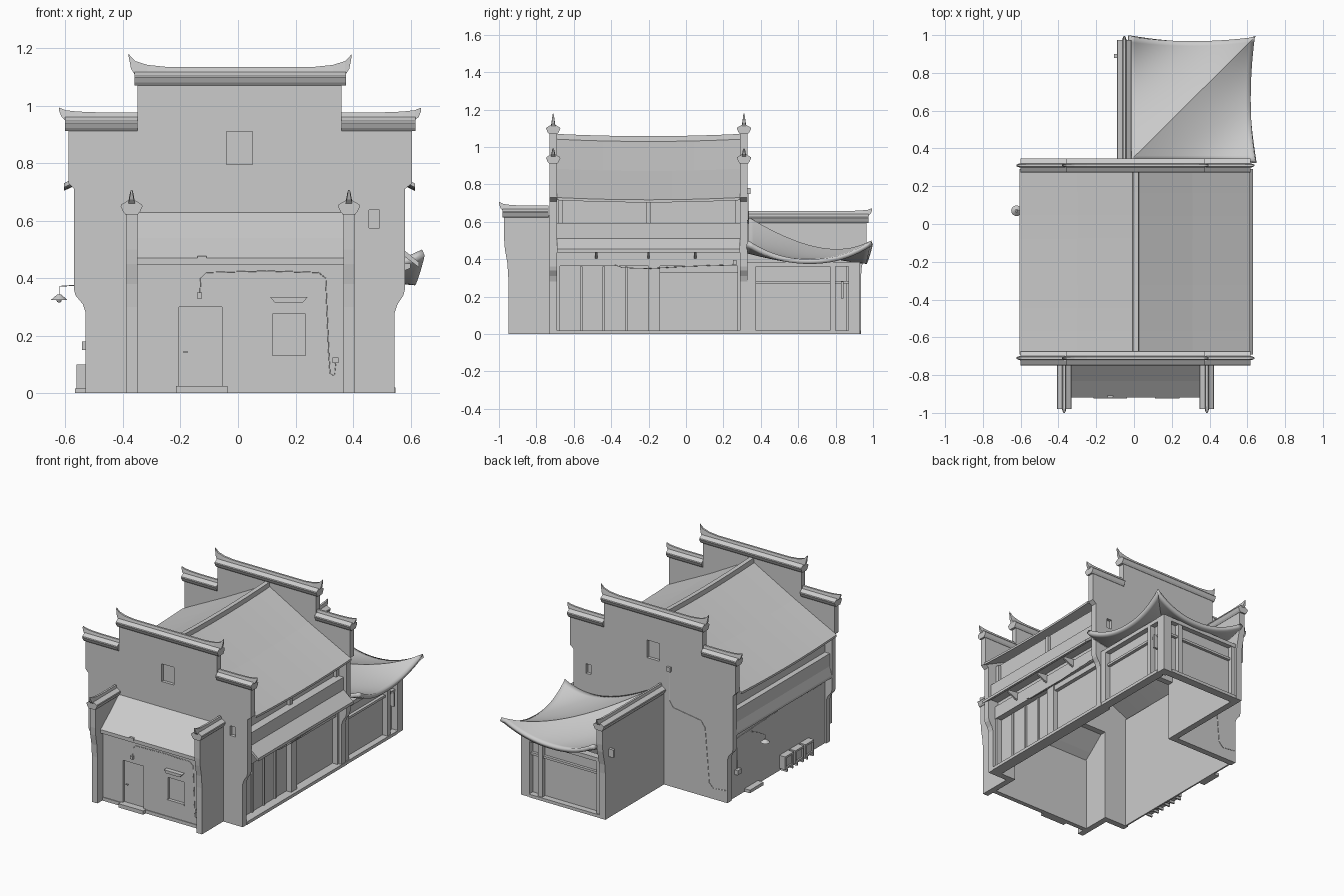
import bpy, bmesh, math

if "Cube" in bpy.data.objects:
    bpy.data.objects.remove(bpy.data.objects["Cube"])

def mesh(name, verts, faces):
    me = bpy.data.meshes.new(name)
    me.from_pydata(verts, [], faces)
    bm = bmesh.new(); bm.from_mesh(me)
    bmesh.ops.recalc_face_normals(bm, faces=bm.faces)
    bm.to_mesh(me); bm.free()
    ob = bpy.data.objects.new(name, me)
    bpy.context.collection.objects.link(ob)
    return ob

def loft(name, rings):
    n = len(rings[0])
    faces = [tuple(range(n)), tuple(range((len(rings) - 1) * n, len(rings) * n))]
    for r in range(len(rings) - 1):
        for i in range(n):
            j = (i + 1) % n
            faces.append((r*n + i, r*n + j, r*n + n + j, r*n + n + i))
    return mesh(name, [v for ring in rings for v in ring], faces)

def at(axis, s, p, z):
    return (s, p, z) if axis == 'x' else (p, s, z)

def prism(name, pts, axis, a, b):
    return loft(name, [[at(axis, s, p, z) for p, z in pts] for s in (a, b)])

def box(name, x0, x1, y0, y1, z0, z1):
    return prism(name, [(y0, z0), (y1, z0), (y1, z1), (y0, z1)], 'x', x0, x1)

def cut(ob, *dims):
    c = box(ob.name + "_cutter", *dims)
    c.hide_render = True
    c.display_type = 'WIRE'
    m = ob.modifiers.new("recess", 'BOOLEAN')
    m.operation = 'DIFFERENCE'; m.solver = 'EXACT'; m.object = c

def cable(name, pts, r=0.002):
    cu = bpy.data.curves.new(name, 'CURVE')
    cu.dimensions = '3D'; cu.bevel_depth = r; cu.bevel_resolution = 1
    sp = cu.splines.new('POLY'); sp.points.add(len(pts) - 1)
    for q, p in zip(sp.points, pts):
        q.co = (*p, 1)
    bpy.context.collection.objects.link(bpy.data.objects.new(name, cu))

# Tiled wall coping with a ridge that sweeps up into solid horns at the chosen ends
def coping(name, axis, c, s0, s1, z, lo, hi, rise):
    sec = [(-.022, 0), (-.03, .01), (-.038, .028), (-.036, .034), (-.013, .048),
           (.013, .048), (.036, .034), (.038, .028), (.03, .01), (.022, 0)]
    prism(name, [(c + p, z + q) for p, q in sec], axis, s0, s1)
    # distance from end, bottom, top, half width
    horn = [(-.02, .054 + rise, .065 + rise, .004), (-.012, .045 + rise * .3, .066 + rise * .75, .008),
            (.002, .036, .065 + rise * .45, .012), (.045, .036, .065 + rise * .15, .013), (.11, .036, .065, .013)]
    st = [(s0 + d, *r) for d, *r in horn] if lo else [(s0, .036, .065, .013)]
    st += [(s1 - d, *r) for d, *r in reversed(horn)] if hi else [(s1, .036, .065, .013)]
    loft(name + "_ridge", [[at(axis, s, c + p, z + q) for p, q in
                            ((-w, b), (w, b), (w * .5, h), (-w * .5, h))] for s, b, h, w in st])

# Stepped gable walls with recessed windows, copings and openings into the annex and pavilion
gable = [(-.53, 0), (-.53, .28), (-.54, .31), (-.565, .34), (-.57, .36), (-.57, .71), (-.59, .73),
         (-.59, .915), (-.35, .915), (-.35, 1.075), (.36, 1.075), (.36, .915), (.605, .915),
         (.605, .73), (.58, .71), (.58, .36), (.575, .34), (.555, .31), (.545, .28), (.545, 0)]
for tag, y0, y1, c0, c1, hole in (("front", -.73, -.69, -.75, -.71, (-.35, .367, .60)),
                                  ("back", .29, .33, .31, .35, (-.03, .475, .38))):
    w = prism(tag + "_gable_wall", gable, 'y', y0, y1)
    cut(w, -.04, .05, c0, c1, .795, .91)
    cut(w, .455, .492, c0, c1, .575, .638)
    cut(w, hole[0], hole[1], y0 - .01, y1 + .01, -.1, hole[2])
    m = (y0 + y1) / 2
    coping(tag + "_top_coping", 'x', m, -.36, .375, 1.07, True, True, .045)
    coping(tag + "_left_coping", 'x', m, -.602, -.35, .912, True, False, .016)
    coping(tag + "_right_coping", 'x', m, .36, .617, .912, False, True, .016)

# Main roof, sagging slightly towards the middle of its length
roof = [(-.605, .71), (-.605, .724), (-.3, .878), (.01, 1.045), (.31, .878), (.615, .724),
        (.615, .71), (.31, .856), (.01, 1.02), (-.3, .856)]
rings, ridge = [], []
for i in range(9):
    t = i / 4 - 1
    y = -.2 + .49 * t
    dz = .012 * t * t
    rings.append([(x, y, z - .006 + dz) for x, z in roof])
    ridge.append([(x, y, z + dz) for x, z in ((-.01, 1.02), (.028, 1.02), (.023, 1.058), (-.005, 1.058))])
loft("main_roof", rings)
loft("main_ridge", ridge)

# Right side: clerestory, band, pent roof and shopfront
Y0, Y1 = -.69, .29
box("right_upper_wall", .49, .505, Y0, Y1, .43, .745)
for y in (-.685, -.215, .265):
    box("clerestory_post", .50, .525, y, y + .025, .594, .735)
box("right_band", .50, .56, Y0, Y1, .50, .594)
prism("pent_roof", [(.50, .512), (.56, .512), (.63, .455), (.63, .437), (.56, .49), (.50, .49)], 'y', Y0, Y1)
for y in (-.48, -.2, .05):
    prism("pent_bracket", [(.51, .40), (.53, .405), (.60, .435), (.60, .45), (.51, .46)], 'y', y - .006, y + .006)
box("shopfront_wall", .475, .49, Y0, Y1, 0, .45)
box("shopfront_lintel", .48, .53, Y0, Y1, .365, .45)
box("shopfront_sill", .475, .548, Y0, .34, 0, .02)
for y0, y1 in ((-.69, -.675), (-.2, -.14), (.275, .29)):
    box("shopfront_post", .48, .525, y0, y1, .02, .37)
for y in (-.56, -.44, -.32):
    box("door_mullion", .48, .499, y - .007, y + .007, .02, .36)
box("window_head", .48, .515, -.14, .28, .33, .366)
cable("right_cable", [(.535, -.38, .37), (.535, -.34, .355), (.535, -.2, .35), (.535, 0, .362), (.535, .26, .372)])
box("right_switch_box", .525, .54, .25, .27, .37, .395)

# Left side: plain wall with bands, appliance boxes, step and lamp
box("left_wall", -.52, -.51, Y0, Y1, 0, .745)
box("left_band", -.555, -.51, Y0, Y1, .50, .594)
prism("left_drip", [(-.51, .512), (-.555, .512), (-.57, .455), (-.57, .44), (-.51, .45)], 'y', Y0, Y1)
for i in range(3):
    y = -.52 + i * .105
    u = box("appliance_box", -.562, -.515, y, y + .09, .015, .10)
    cut(u, -.58, -.552, y + .012, y + .078, .027, .088)
    for dy in (.01, .07):
        box("appliance_foot", -.567, -.515, y + dy, y + dy + .01, 0, .016)
box("left_step", -.56, -.515, 0, .14, 0, .02)
box("left_meter", -.542, -.515, .2, .24, .15, .18)
cable("left_cable", [(-.522, -.65, .40), (-.522, -.3, .405), (-.522, .0, .39), (-.522, .22, .38), (-.522, .22, .18)])
cable("lamp_arm", [(-.51, .07, .365), (-.57, .07, .375), (-.62, .07, .372), (-.62, .07, .34)])
bpy.ops.mesh.primitive_cone_add(vertices=20, radius1=.028, radius2=.007, depth=.018, location=(-.622, .07, .334))
bpy.context.object.name = "lamp_shade"
bpy.ops.mesh.primitive_uv_sphere_add(segments=12, ring_count=8, radius=.009, location=(-.622, .07, .324))
bpy.context.object.name = "lamp_bulb"

# Front annex: side walls, copings, lean-to roof
side = [(-.95, 0), (-.95, .30), (-.955, .38), (-.968, .45), (-.972, .50), (-.972, .635), (-.73, .635), (-.73, 0)]
for tag, x0, x1 in (("left", -.39, -.35), ("right", .367, .405)):
    prism("annex_%s_wall" % tag, side, 'x', x0, x1)
    coping("annex_%s_coping" % tag, 'y', (x0 + x1) / 2, -.98, -.735, .622, True, False, .02)
prism("annex_roof", [(-.918, .447), (-.918, .47), (-.83, .54), (-.73, .628), (-.73, .60), (-.83, .515)], 'x', -.35, .367)
fw = box("annex_front_wall", -.35, .367, -.895, -.87, 0, .48)
cut(fw, -.205, -.055, -.91, -.88, .025, .30)
cut(fw, .12, .235, -.91, -.877, .13, .275)
box("window_ledge", .115, .24, -.90, -.88, .122, .131)
box("annex_plinth_left", -.35, -.205, -.90, -.87, 0, .022)
box("annex_plinth_right", -.055, .367, -.90, -.87, 0, .022)
box("door_step", -.215, -.037, -.925, -.88, 0, .025)
box("door_handle", -.19, -.175, -.888, -.876, .14, .146)
prism("window_hood", [(.128, .315), (.225, .315), (.242, .334), (.112, .334)], 'y', -.925, -.89)
cable("front_cable", [(-.132, -.898, .35), (-.13, -.898, .40), (-.11, -.898, .42), (.1, -.898, .425), (.28, -.898, .42),
      (.305, -.898, .40), (.315, -.898, .15), (.32, -.898, .07), (.335, -.898, .06), (.34, -.898, .11)])
box("front_lamp", -.142, -.125, -.91, -.893, .33, .35)
box("front_meter", .328, .35, -.91, -.893, .105, .125)
box("roof_patch", -.14, -.11, -.922, -.90, .46, .478)

# Back pavilion: party wall and coping
party = [(.33, 0), (.935, 0), (.935, .30), (.94, .36), (.96, .45), (.965, .50), (.965, .605), (.33, .605)]
prism("pavilion_party_wall", party, 'x', -.072, -.03)
coping("pavilion_coping", 'y', -.051, .335, .975, .593, False, True, .015)
box("party_wall_lamp", -.105, -.07, .88, .90, .40, .45)

# Pavilion quarter-hip roof with sweeping eaves
N = 24
verts, faces = [], []
for j in range(N + 1):
    for i in range(N + 1):
        u, v = i / N, j / N
        m, n = max(u, v), min(u, v)
        t = n / m if m else 0
        bend = abs(2 * t - 1)
        pull = .022 * (1 - bend ** 2) * m * m
        z = .625 - .40 * m + .175 * m * m + .10 * m ** 4 * bend ** 2.2
        x = -.02 + .66 * u - (pull if u >= v else 0)
        y = .335 + .655 * v - (pull if v > u else 0)
        verts.append((x, y, z))
for j in range(N):
    for i in range(N):
        a = j * (N + 1) + i
        b, c, d = a + 1, a + N + 2, a + N + 1
        faces += [(a, b, c), (a, c, d)] if i == j else [(a, b, c, d)]
pr = mesh("pavilion_roof", verts, faces)
if pr.data.polygons[0].normal.z < 0:
    pr.data.flip_normals()
so = pr.modifiers.new("thickness", 'SOLIDIFY')
so.thickness = .025; so.offset = -1
bpy.ops.object.select_all(action='DESELECT')
pr.select_set(True); bpy.context.view_layer.objects.active = pr
bpy.ops.object.shade_smooth_by_angle(angle=math.radians(20))

# Pavilion walls: recessed panels framed by posts, lintels, transoms and sills
box("pavilion_right_panel", .49, .505, .33, .86, 0, .385)
box("pavilion_back_panel", -.04, .48, .88, .895, 0, .385)
box("pavilion_corner_post", .48, .542, .87, .93, 0, .385)
for y0, y1 in ((.33, .375), (.77, .80)):
    box("pavilion_right_post", .50, .54, y0, y1, 0, .37)
for x0, x1 in ((-.03, .0), (.39, .42)):
    box("pavilion_back_post", x0, x1, .89, .925, 0, .37)
for z0, z1, d in ((.36, .385, 0), (.27, .285, .015), (0, .02, -.006)):
    box("pavilion_right_rail", .50, .54 - d, .33, .87, z0, z1)
    box("pavilion_back_rail", -.03, .48, .89, .928 - d, z0, z1)
box("post_ornament", .50, .545, .828, .842, .19, .28)

# Back wall cable and box
box("back_wall_box", -.125, -.10, .325, .345, .75, .78)
cable("back_cable", [(-.112, .332, .75), (-.112, .332, .56), (-.14, .332, .52), (-.34, .332, .49),
      (-.37, .332, .45), (-.40, .332, .10), (-.43, .332, .07), (-.52, .332, .08)])
